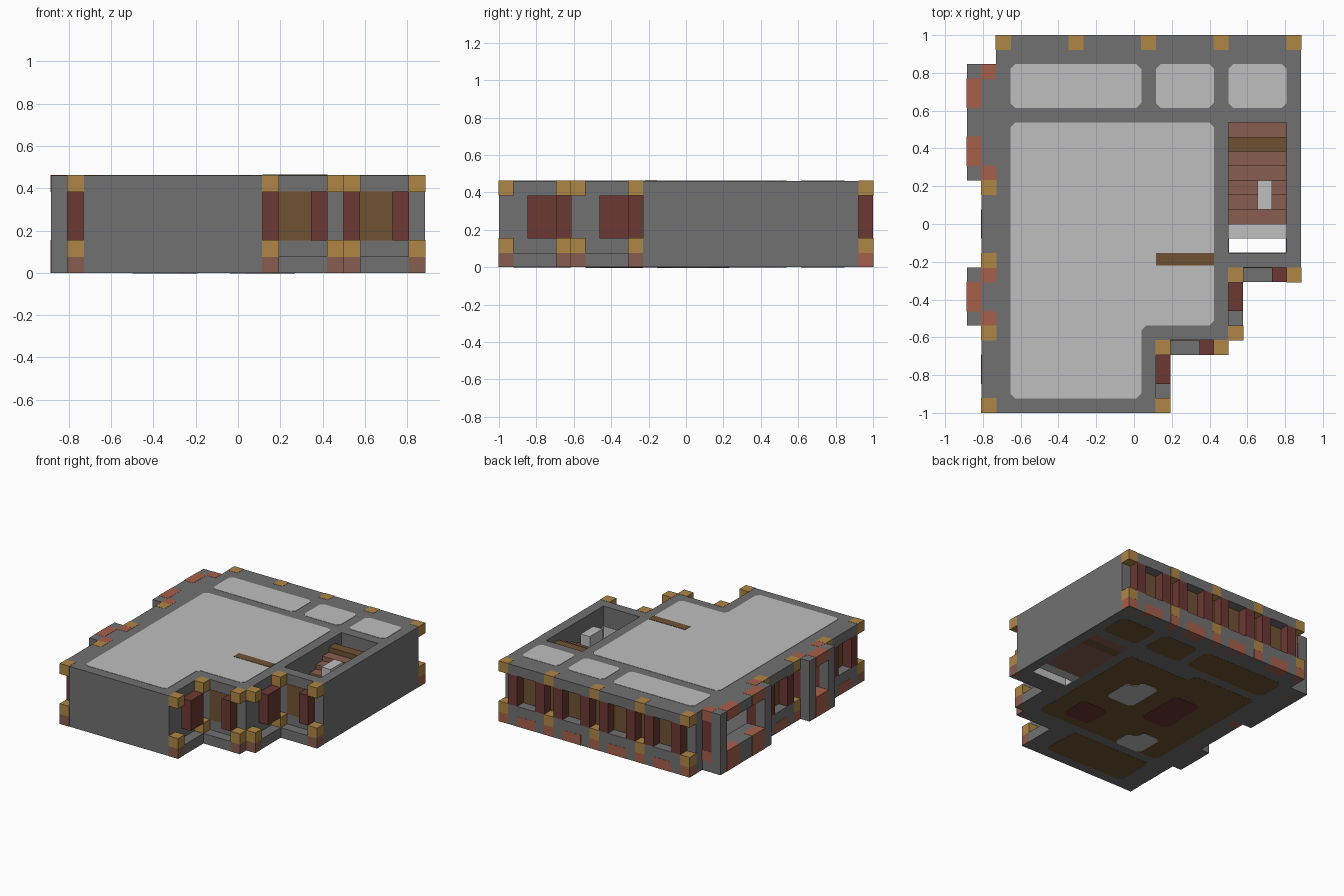
import bpy, bmesh
from mathutils import Matrix, Vector

if "Cube" in bpy.data.objects:
    bpy.data.objects.remove(bpy.data.objects["Cube"])

U = 1 / 13                      # one building block
EPS = 0.03                      # plate thickness in blocks


def material(name, rgb):
    m = bpy.data.materials.new(name)
    m.use_nodes = True
    m.diffuse_color = (*rgb, 1)
    m.node_tree.nodes["Principled BSDF"].inputs["Base Color"].default_value = (*rgb, 1)
    return m


STONE = material("stone grey", (0.165, 0.165, 0.165))
PALE = material("pale grey", (0.51, 0.52, 0.51))
GOLD = material("light timber", (0.43, 0.24, 0.06))
OAK = material("oak brown", (0.16, 0.085, 0.033))
RED = material("dark red wood", (0.15, 0.04, 0.033))
CLAY = material("terracotta", (0.38, 0.115, 0.07))
PINK = material("dusty brick", (0.25, 0.11, 0.08))


def place(x, y, z):
    return Vector(((x - 11.5) * U, (y - 13) * U, z * U))


def finish(name, bm, mat):
    me = bpy.data.meshes.new(name)
    bmesh.ops.recalc_face_normals(bm, faces=bm.faces)
    bm.to_mesh(me)
    bm.free()
    me.materials.append(mat)
    ob = bpy.data.objects.new(name, me)
    bpy.context.collection.objects.link(ob)


def boxes(name, mat, spans, grow=0.0):
    """Join boxes given as (x0, x1, y0, y1, z0, z1) in blocks."""
    bm = bmesh.new()
    for x0, x1, y0, y1, z0, z1 in spans:
        a = place(x0 - grow, y0 - grow, max(z0 - grow, 0))
        b = place(x1 + grow, y1 + grow, z1 + grow)
        mtx = Matrix.Translation((a + b) / 2) @ Matrix.Diagonal((*(b - a), 1))
        bmesh.ops.create_cube(bm, size=1, matrix=mtx)
    finish(name, bm, mat)


def plate(name, mat, outline, z):
    """Thin floor or roof plate with clipped corners."""
    bm = bmesh.new()
    face = bm.faces.new([bm.verts.new(place(x, y, z)) for x, y in outline])
    bmesh.ops.bevel(bm, geom=bm.verts[:], offset=0.025, segments=1, affect='VERTICES')
    ext = bmesh.ops.extrude_face_region(bm, geom=bm.faces[:])
    verts = [g for g in ext["geom"] if isinstance(g, bmesh.types.BMVert)]
    bmesh.ops.translate(bm, vec=(0, 0, EPS * U), verts=verts)
    finish(name, bm, mat)


def rect(x0, x1, y0, y1):
    return [(x0, y0), (x1, y0), (x1, y1), (x0, y1)]


BACK = (2, 7, 12, 17, 22)       # post positions along the back
LEFT = (0, 5, 10, 15)           # post positions along the left side
CORNERS = [(13, 0), (13, 4), (17, 4), (18, 5), (18, 9), (22, 9)]
BAYS = [(6, 10), (16, 24)]      # projecting window bays

# Solid core around the stairwell
boxes("core_walls", STONE, [
    (2, 13, 0, 25, 0, 6), (13, 18, 5, 25, 0, 6), (18, 22, 20, 25, 0, 6),
    (18, 22, 10, 11, 0, 6), (22, 23, 10, 25, 0, 6)])

# Outer courses leave a recessed band for the shutters
boxes("outer_courses", STONE, [s + z for z in ((0, 2), (5, 6))
                               for s in ((2, 23, 25, 26), (1, 2, 0, 24))])
boxes("front_ledges", STONE, [(13, 14, 0, 4, 0, 1), (13, 18, 4, 5, 0, 1),
                              (18, 19, 5, 10, 0, 1), (19, 23, 9, 10, 0, 1)])

# Window bays
frames, glass, bay_tiles = [], [], []
for a, b in BAYS:
    frames += [(0, 1, a, b, 0, 2), (0, 1, a, b, 5, 6),
               (0, 1, a, a + 1, 2, 5), (0, 1, b - 1, b, 2, 5)]
    glass.append((2 - EPS, 2, a + 1, b - 1, 2, 5))
    for y in sorted({a + 1, b - 3}):
        bay_tiles += [(0, 1, y, y + 2, z, z + 1) for z in (1, 5)]
    for y in (a, b - 1):
        bay_tiles += [(1, 2, y, y + 1, z, z + 1) for z in (1, 5)]
boxes("bay_frames", STONE, frames)
boxes("bay_windows", PALE, glass)
boxes("bay_tiles", CLAY, bay_tiles, 0.015)

# Timber blocks and brick feet at every post
posts = CORNERS + [(x, 25) for x in BACK] + [(1, y) for y in LEFT]
boxes("timber_blocks", GOLD, [(x, x + 1, y, y + 1, z, z + 1)
                              for x, y in posts for z in (1, 5)], 0.02)
boxes("post_feet", PINK, [(x, x + 1, y, y + 1, 0, 1) for x, y in CORNERS + [(1, 0)]], 0.02)
feet = [(x, x + 1, 25, 26, 0, 1) for x in BACK]
feet += [(x + 2, x + 4, 25, 26, 0, 1) for x in BACK[:-1]]
feet += [(1, 2, y, y + 1, 0, 1) for y in LEFT[1:]]
feet += [(1, 2, y + 2, y + 4, 0, 1) for y in (0, 10)]
feet += [(0, 1, 7, 9, 0, 1), (0, 1, 17, 19, 0, 1), (0, 1, 21, 23, 0, 1)]
boxes("base_tiles", CLAY, feet, 0.015)

# Shutters and the oak panels between them
shutters = [(13, 14, 2, 4), (16, 17, 4, 5), (18, 19, 7, 9), (21, 22, 9, 10)]
shutters += [(x + d, x + d + 1, 25, 26) for x in BACK[:-1] for d in (1, 4)]
shutters += [(1, 2, y, y + 1) for y in (1, 4, 6, 9, 11, 14, 16, 23)]
boxes("shutters", RED, [s + (2, 5) for s in shutters])
boxes("oak_panels", OAK, [s + (2, 5) for s in (
    (14, 16, 5 - EPS, 5), (19, 21, 10 - EPS, 10), (3, 22, 25, 25 + EPS),
    (2 - EPS, 2, 1, 5), (2 - EPS, 2, 11, 15))])

# Pale roof panels
plate("main_roof_panel", PALE, [(3, 1), (12, 1), (12, 6), (17, 6), (17, 20), (3, 20)], 6)
for side, x0, x1 in (("right", 3, 12), ("middle", 13, 17), ("left", 18, 22)):
    plate("back_roof_panel_" + side, PALE, rect(x0, x1, 21, 24), 6)
boxes("roof_plank", OAK, [(13, 17, 10.15, 11, 6, 6.06)])

# Stairwell
boxes("stairs", PINK, [(18, 22, 13 + i, 14 + i, 0, 3 + i * 0.45) for i in range(5)]
      + [(18, 22, 19, 20, 0, 4)])
boxes("stair_beam", OAK, [(18, 22, 18, 19, 0, 5.3)])
boxes("stair_landing", PALE, [(18, 22, 12, 13, 0, 3.2)])
boxes("stair_block", PALE, [(20, 21, 14, 16, 3, 5.4)])
boxes("stairwell_lining", PALE, [(18, 22, 11, 11 + EPS, 0, 4),
                                 (18, 18 + EPS, 11, 12, 0, 4),
                                 (22 - EPS, 22, 11, 12, 0, 4)])

# Floors seen on the underside
FLOOR = -EPS / 2
plate("main_floor", OAK, [(3, 6), (17, 6), (17, 19), (10, 19), (10, 20), (3, 20)], FLOOR)
plate("front_floor", OAK, rect(3, 12, 1, 5), FLOOR)
for side, x0, x1 in (("right", 3, 12), ("middle", 13, 17), ("left", 18, 22)):
    plate("back_floor_" + side, OAK, rect(x0, x1, 21, 24), FLOOR)
plate("red_rug", RED, rect(6, 9, 11, 16), FLOOR - EPS)
plate("entry_rug", RED, rect(12, 15, 7, 10), FLOOR - EPS)
plate("hearth_floor", PALE, [(11, 12), (14, 12), (14, 15), (13, 15), (13, 16), (11, 16)],
      FLOOR - EPS)
plate("hall_floor", PALE, [(5, 6), (8, 6), (8, 8), (7, 8), (7, 9), (5, 9)], FLOOR - EPS)
